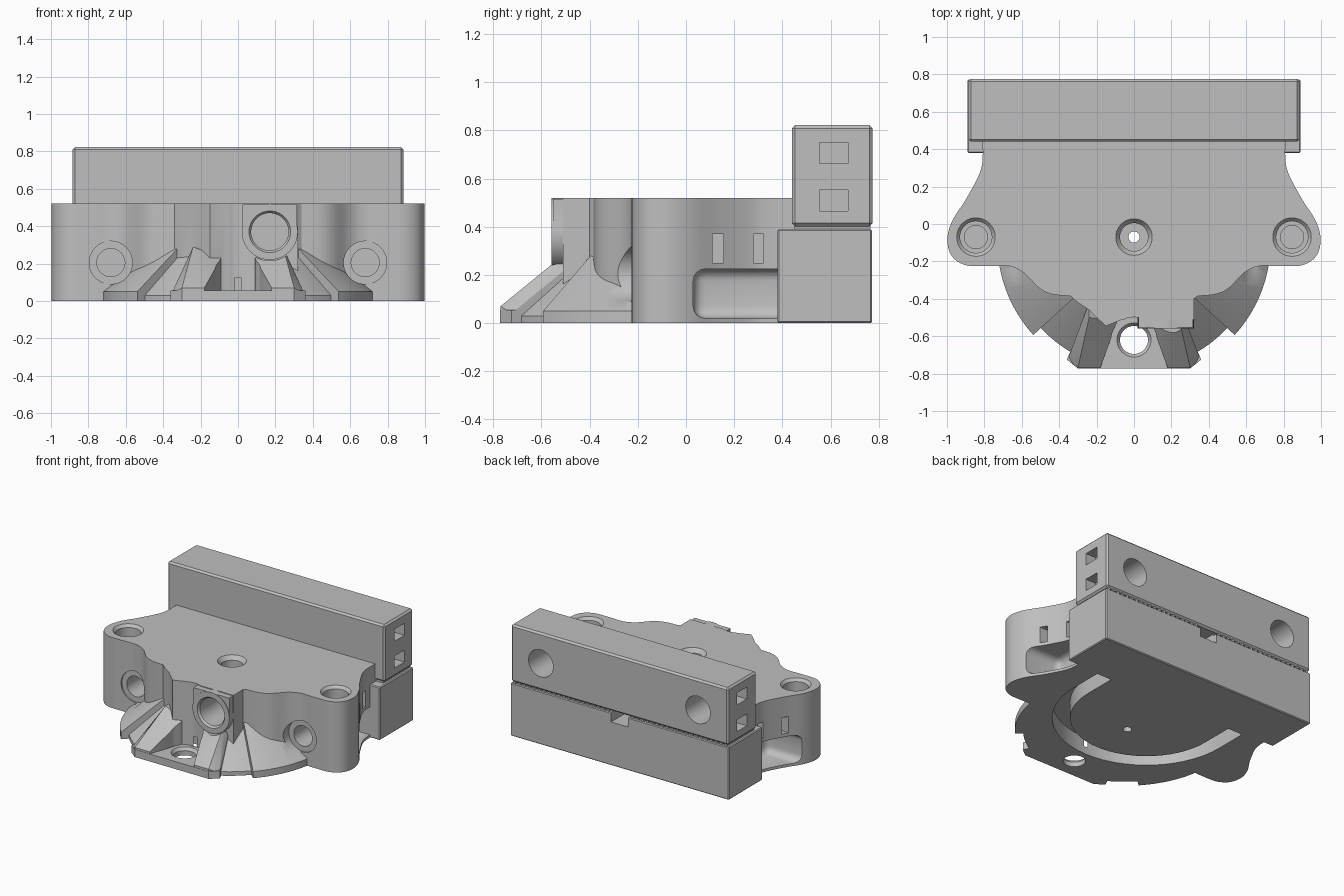
import bpy, bmesh, math
from mathutils import Vector, Matrix

cube = bpy.data.objects.get("Cube")
if cube:
    bpy.data.objects.remove(cube)

grey = bpy.data.materials.new("light_grey")
grey.use_nodes = True
colour = (0.52, 0.52, 0.52, 1)
grey.diffuse_color = colour
grey.node_tree.nodes["Principled BSDF"].inputs["Base Color"].default_value = colour


def finish(name, bm):
    bmesh.ops.recalc_face_normals(bm, faces=bm.faces)
    mesh = bpy.data.meshes.new(name)
    bm.to_mesh(mesh)
    bm.free()
    mesh.materials.append(grey)
    obj = bpy.data.objects.new(name, mesh)
    bpy.context.collection.objects.link(obj)
    return obj


def box(name, lo, hi, bevel=0, segments=1):
    bm = bmesh.new()
    bmesh.ops.create_cube(bm, size=1)
    lo, hi = Vector(lo), Vector(hi)
    for v in bm.verts:
        v.co = (lo + hi) / 2 + v.co * (hi - lo)
    if bevel:
        bmesh.ops.bevel(bm, geom=bm.edges[:], offset=bevel, segments=segments,
                        profile=0.5, affect='EDGES')
    return finish(name, bm)


def prism(name, points, z0, z1):
    bm = bmesh.new()
    face = bm.faces.new([bm.verts.new((x, y, z0)) for x, y in points])
    new = bmesh.ops.extrude_face_region(bm, geom=[face])["geom"]
    bmesh.ops.translate(bm, vec=(0, 0, z1 - z0),
                        verts=[g for g in new if isinstance(g, bmesh.types.BMVert)])
    return finish(name, bm)


def hull(name, points):
    bm = bmesh.new()
    for p in points:
        bm.verts.new(p)
    bmesh.ops.convex_hull(bm, input=bm.verts[:])
    return finish(name, bm)


def rod(name, start, end, r1, r2=None):
    """Cylinder or cone between two points."""
    a, b = Vector(start), Vector(end)
    turn = (b - a).to_track_quat('Z', 'Y').to_matrix().to_4x4()
    bm = bmesh.new()
    bmesh.ops.create_cone(bm, cap_ends=True, segments=40, radius1=r1,
                          radius2=r1 if r2 is None else r2, depth=(b - a).length,
                          matrix=Matrix.Translation((a + b) / 2) @ turn)
    return finish(name, bm)


def boolean(obj, tool, kind='DIFFERENCE'):
    mod = obj.modifiers.new("boolean", 'BOOLEAN')
    mod.operation, mod.solver, mod.object = kind, 'EXACT', tool
    graph = bpy.context.evaluated_depsgraph_get()
    mesh = bpy.data.meshes.new_from_object(obj.evaluated_get(graph))
    obj.modifiers.clear()
    obj.data = mesh
    bpy.data.objects.remove(tool)


def smooth_path(pts, steps=6):
    """Catmull-Rom curve through the points."""
    pts = [Vector(p) for p in pts]
    ext = [pts[0]] + pts + [pts[-1]]
    out = []
    for a, b, c, d in zip(ext, ext[1:], ext[2:], ext[3:]):
        for i in range(steps):
            t = i / steps
            p = b + (c - a) * t / 2 + (a * 2 - b * 5 + c * 4 - d) * t * t / 2
            out.append(tuple(p + (b * 3 - a - c * 3 + d) * t ** 3 / 2))
    return out + [tuple(pts[-1])]


def skirt(name, a0, a1, foot, lip, top, height):
    """Sector of a cone, angles in degrees around the hub."""
    bm = bmesh.new()
    rings, n = [], 16
    for i in range(n + 1):
        a = math.radians(a0 + (a1 - a0) * i / n)
        rings.append([bm.verts.new((r * math.cos(a), r * math.sin(a) - 0.1, z)) for r, z in
                      ((0.2, 0), (foot, 0), (foot, lip), (top, height), (0.2, height))])
    for p, q in zip(rings, rings[1:]):
        for k in range(5):
            bm.faces.new((p[k], p[k - 1], q[k - 1], q[k]))
    bm.faces.new(rings[0])
    bm.faces.new(rings[-1])
    return finish(name, bm)


# Main body with side lobes and a hub at the front
side = smooth_path([(0.81, 0.46), (0.81, 0.34), (0.83, 0.26), (0.9, 0.13), (0.97, 0.02),
                    (0.998, -0.08), (0.975, -0.17), (0.9, -0.22), (0.78, -0.225),
                    (0.67, -0.225), (0.59, -0.26), (0.51, -0.34), (0.44, -0.375),
                    (0.34, -0.385)])
hub = [(0.32, -0.4), (0.32, -0.51), (0.0, -0.51), (-0.06, -0.51), (-0.15, -0.545),
       (-0.2, -0.5), (-0.24, -0.46), (-0.3, -0.42)]
body = prism("body", side + hub + [(-x, y) for x, y in reversed(side)], 0, 0.52)

# Conical skirts, recessed between the ribs
for a0, a1 in ((-62, -40), (-140, -118)):
    boolean(body, skirt("recess_skirt", a0, a1, 0.675, 0.03, 0.4, 0.265), 'UNION')
for a0, a1 in ((-42.5, -9), (-171, -137.5)):
    boolean(body, skirt("outer_skirt", a0, a1, 0.73, 0.05, 0.4, 0.31), 'UNION')

# Front foot with a sloped wedge on each side
foot = [(0.3, -0.772), (0.36, -0.725), (0.23, -0.45)]
boolean(body, prism("foot", foot + [(-x, y) for x, y in reversed(foot)], 0, 0.055), 'UNION')
for s in (1, -1):
    top = [(0.355, -0.725, 0.04), (0.3, -0.77, 0.07), (0.18, -0.77, 0.07),
           (0.24, -0.5, 0.29), (0.09, -0.52, 0.23), (0.24, -0.42, 0.29), (0.09, -0.42, 0.23)]
    pts = [(s * x, y, z) for x, y, z in top] + [(s * x, y, 0.01) for x, y, z in top]
    boolean(body, hull("wedge", pts), 'UNION')

# Room for the screw head and in front of the nozzle boss
boolean(body, rod("screw_room", (0, -0.62, 0.056), (0, -0.62, 0.7), 0.122))
boolean(body, rod("clearance", (0.17, -0.9, 0.37), (0.17, -0.512, 0.37), 0.155))
boolean(body, rod("bore", (0.17, -0.7, 0.37), (0.17, -0.2, 0.37), 0.1))

# Nozzle boss on the hub
boss = rod("nozzle_boss", (0.17, -0.558, 0.37), (0.17, -0.49, 0.37), 0.15)
boolean(boss, box("boss_top", (0.024, -0.553, 0.38), (0.316, -0.485, 0.515)), 'UNION')
boolean(boss, rod("boss_bore", (0.17, -0.7, 0.37), (0.17, -0.3, 0.37), 0.1))
boolean(boss, rod("bore_edge", (0.17, -0.57, 0.37), (0.17, -0.54, 0.37), 0.12, 0.098))

# Foot hole and centre hole
boolean(body, rod("foot_hole", (0, -0.62, -0.1), (0, -0.62, 0.2), 0.075))
boolean(body, rod("foot_edge", (0, -0.62, 0.03), (0, -0.62, 0.06), 0.072, 0.095))
boolean(body, rod("centre_hole", (0, -0.07, -0.1), (0, -0.07, 0.7), 0.03))
boolean(body, rod("centre_sink", (0, -0.07, 0.4), (0, -0.07, 0.7), 0.075))
boolean(body, rod("centre_edge", (0, -0.07, 0.49), (0, -0.07, 0.53), 0.075, 0.105))

# Holes, pockets and slots on both sides
for s in (1, -1):
    boolean(body, rod("lobe_hole", (s * 0.845, -0.07, 0.4), (s * 0.845, -0.07, 0.7), 0.085))
    boolean(body, rod("lobe_edge", (s * 0.845, -0.07, 0.5), (s * 0.845, -0.07, 0.53),
                      0.085, 0.112))
    boolean(body, rod("lobe_core", (s * 0.845, -0.07, 0.25), (s * 0.845, -0.07, 0.5), 0.062))
    boolean(body, rod("front_clear", (s * 0.68, -0.9, 0.205), (s * 0.68, -0.215, 0.205), 0.115))
    boolean(body, rod("front_hole", (s * 0.68, -0.4, 0.205), (s * 0.68, 0.0, 0.205), 0.075))
    xs = sorted((s * 0.68, s * 1.2))
    boolean(body, box("pocket", (xs[0], 0.03, 0.02), (xs[1], 0.45, 0.225), 0.05, 4))
    xs = sorted((s * 0.74, s * 1.2))
    for y0, y1 in ((0.11, 0.155), (0.28, 0.322)):
        boolean(body, box("slot", (xs[0], y0, 0.25), (xs[1], y1, 0.37)))

# Horseshoe groove underneath
arc = [math.radians(-180 + 180 * i / 28) for i in range(29)]
outer = [(0.63 * math.cos(a), 0.63 * math.sin(a) + 0.13) for a in arc]
inner = [(0.51 * math.cos(a), 0.51 * math.sin(a) + 0.13) for a in reversed(arc)]
groove = [(-0.63, 0.37)] + outer + [(0.63, 0.37), (0.51, 0.37)] + inner + [(-0.51, 0.37)]
boolean(body, prism("groove", groove, -0.1, 0.125))

# Rear bar, lower half, with a notch in the back
lower = box("lower_bar", (-0.89, 0.38, 0), (0.89, 0.772, 0.39), 0.006)
boolean(lower, box("notch", (-0.07, 0.62, 0.32), (0.07, 0.9, 0.5)))

# Rear bar, upper half, with side windows and back holes
upper = box("upper_bar", (-0.885, 0.44, 0.402), (0.885, 0.775, 0.822), 0.013)
for s in (1, -1):
    xs = sorted((s * 0.8, s * 1.0))
    for z0, z1 in ((0.465, 0.552), (0.662, 0.75)):
        boolean(upper, box("window", (xs[0], 0.555, z0), (xs[1], 0.672, z1)))
    boolean(upper, rod("back_hole", (s * 0.64, 0.55, 0.6), (s * 0.64, 0.9, 0.6), 0.1))

# Serrated spacer between the two bars
spacer = box("spacer", (-0.87, 0.45, 0.385), (0.87, 0.74, 0.406))
boolean(spacer, box("spacer_notch", (-0.07, 0.62, 0.3), (0.07, 0.9, 0.402)))
bm = bmesh.new()
for i in range(44):
    x = -0.86 + 0.04 * i
    if abs(x) > 0.09:
        m = Matrix.Translation((x, 0.752, 0.395)) @ Matrix.Diagonal((0.02, 0.03, 0.02, 1))
        bmesh.ops.create_cube(bm, size=1, matrix=m)
teeth = finish("spacer_teeth", bm)

for obj in (body, boss, lower, upper, spacer, teeth):
    bpy.ops.object.select_all(action='DESELECT')
    obj.select_set(True)
    bpy.context.view_layer.objects.active = obj
    bpy.ops.object.shade_smooth_by_angle(angle=math.radians(30))
